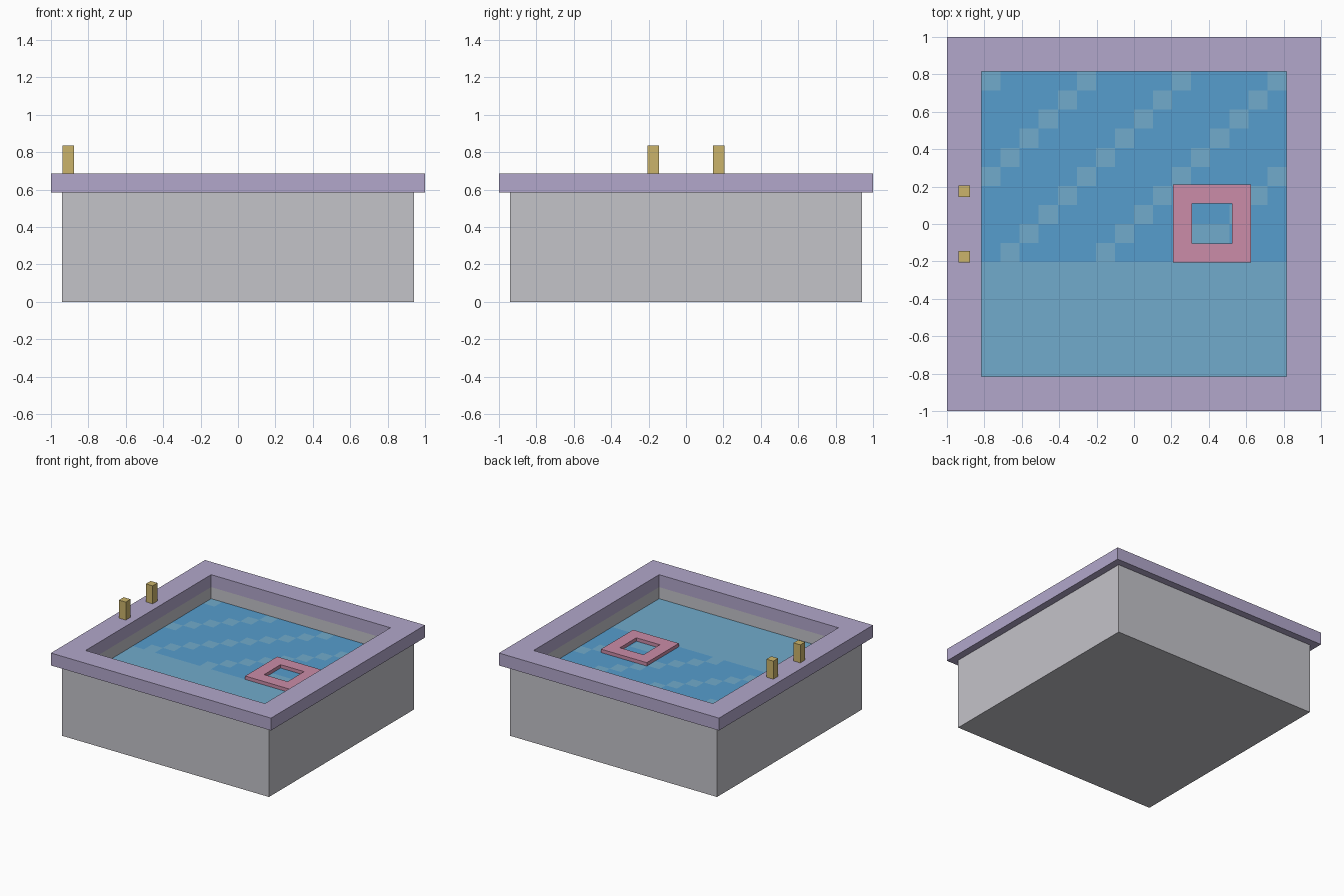
import bpy, bmesh

cube = bpy.data.objects.get("Cube")
if cube:
    bpy.data.objects.remove(cube, do_unlink=True)


def material(name, *rgb):
    linear = [((c / 255 + 0.055) / 1.055) ** 2.4 for c in rgb] + [1.0]
    mat = bpy.data.materials.new(name)
    mat.use_nodes = True
    mat.diffuse_color = linear
    mat.node_tree.nodes["Principled BSDF"].inputs["Base Color"].default_value = linear
    return mat


lilac = material("lilac coping", 178, 167, 203)
grey = material("grey concrete", 196, 195, 201)
deep_blue = material("deep water blue", 86, 157, 205)
pale_blue = material("pale water blue", 113, 171, 204)
pink = material("pink float", 203, 140, 168)
gold = material("gold rail", 203, 180, 107)


def finish(name, bm, mats):
    bmesh.ops.recalc_face_normals(bm, faces=bm.faces)
    mesh = bpy.data.meshes.new(name)
    bm.to_mesh(mesh)
    bm.free()
    for mat in mats:
        mesh.materials.append(mat)
    obj = bpy.data.objects.new(name, mesh)
    bpy.context.collection.objects.link(obj)
    return obj


def box(name, x, y, z, mat):
    """Box from three (low, high) ranges."""
    bm = bmesh.new()
    bmesh.ops.create_cube(bm, size=1)
    for v in bm.verts:
        v.co = [r[0] if c < 0 else r[1] for c, r in zip(v.co, (x, y, z))]
    return finish(name, bm, [mat])


def square_frame(name, outer, inner, z0, z1, mat, cx=0, cy=0):
    """Square ring given by its outer and inner half widths."""
    bm = bmesh.new()
    signs = [(-1, -1), (1, -1), (1, 1), (-1, 1)]
    loops = [[bm.verts.new((cx + sx * h, cy + sy * h, z)) for sx, sy in signs]
             for h, z in ((outer, z0), (outer, z1), (inner, z1), (inner, z0))]
    for a, b in zip(loops, loops[1:] + loops[:1]):
        for i in range(4):
            j = (i + 1) % 4
            bm.faces.new((a[i], a[j], b[j], b[i]))
    return finish(name, bm, [mat])


# Basin and coping
INNER, WALL = 0.815, 0.94
RIM_LOW, RIM_TOP, WATER = 0.585, 0.687, 0.49
square_frame("basin_walls", WALL, INNER, 0, RIM_LOW, grey)
box("basin_floor", (-INNER, INNER), (-INNER, INNER), (0, 0.06), grey)
square_frame("coping", 1, INNER, RIM_LOW, RIM_TOP, lilac)

# Water surface: pale shallow end, deep end with diagonal ripples
CELLS, SHALLOW_ROWS, RIPPLE_STEP = 16, 6, 5
bm = bmesh.new()
bmesh.ops.create_grid(bm, x_segments=CELLS, y_segments=CELLS, size=INNER)
for face in bm.faces:
    centre = face.calc_center_median()
    col, row = (int((c + INNER) / (2 * INNER) * CELLS) for c in centre.xy)
    in_float = col in (11, 12) and row == 7
    ripple = (col - row) % RIPPLE_STEP == 0
    face.material_index = int(row < SHALLOW_ROWS or ripple or in_float)
water = finish("water", bm, [deep_blue, pale_blue])
water.location.z = WATER

# Floating ring
square_frame("float_ring", 0.208, 0.107, 0.475, 0.518, pink, 0.417, 0.003)

# Ladder rails, set into the wall below the coping
for side, y in (("right", -0.175), ("left", 0.175)):
    box("ladder_rail_" + side, (-0.938, -0.876), (y - 0.031, y + 0.031),
        (0.25, 0.835), gold)
